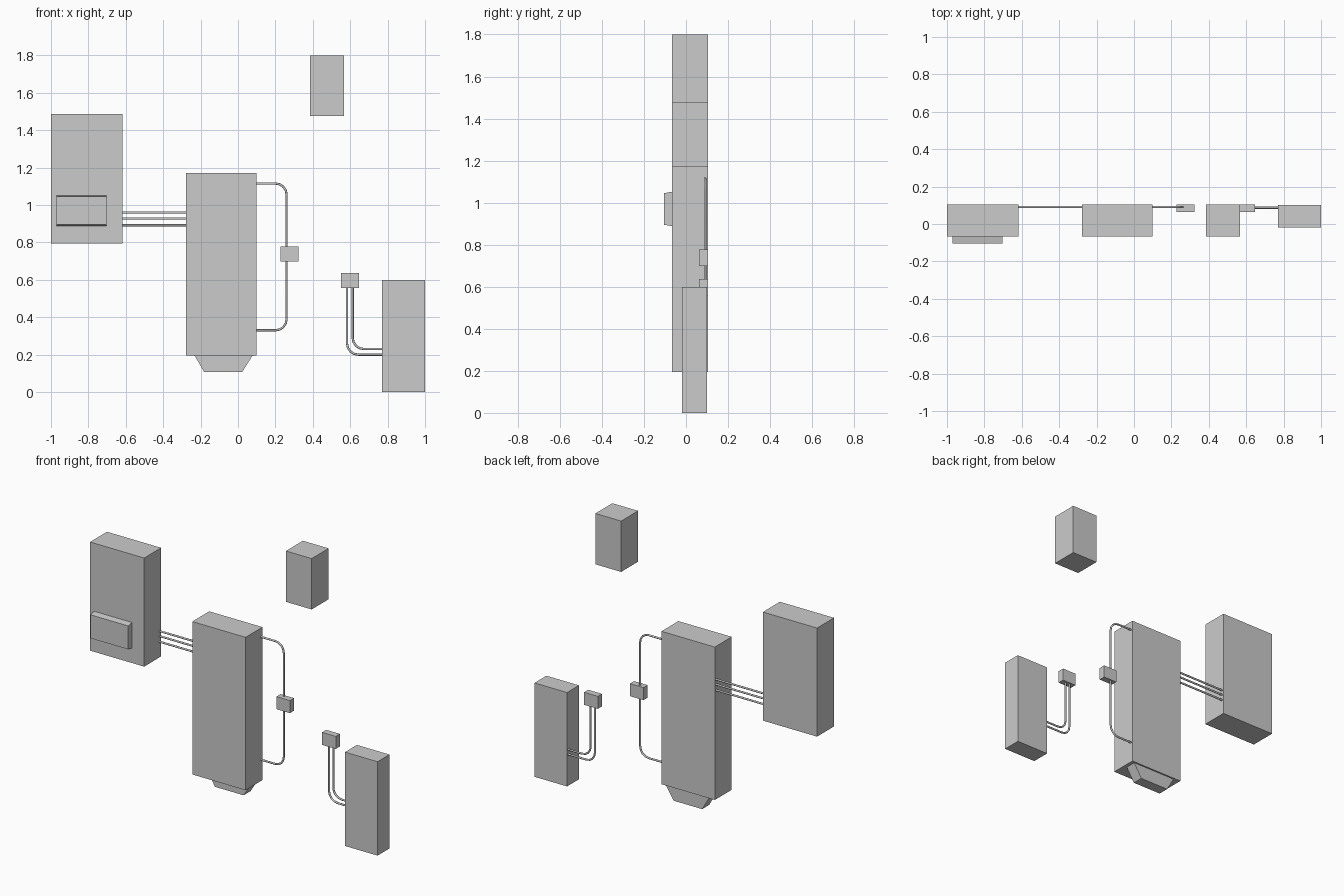
import bpy
import math
from mathutils import Vector

if "Cube" in bpy.data.objects:
    bpy.data.objects.remove(bpy.data.objects["Cube"])


def add_mesh(name, verts, faces):
    mesh = bpy.data.meshes.new(name)
    mesh.from_pydata(verts, [], faces)
    obj = bpy.data.objects.new(name, mesh)
    bpy.context.collection.objects.link(obj)
    return obj


def frustum(name, ring_a, ring_b):
    """Six-sided solid between two matching quads."""
    faces = [(3, 2, 1, 0), (4, 5, 6, 7)]
    faces += [(i, (i + 1) % 4, (i + 1) % 4 + 4, i + 4) for i in range(4)]
    return add_mesh(name, ring_a + ring_b, faces)


def box(name, x, y, z):
    def ring(h):
        return [(x[0], y[0], h), (x[1], y[0], h), (x[1], y[1], h), (x[0], y[1], h)]
    return frustum(name, ring(z[0]), ring(z[1]))


def pipe(name, points, y, bend=0.06, radius=0.006, steps=4):
    """Tube along an x/z path with rounded right-angle bends."""
    pts = [Vector((px, y, pz)) for px, pz in points]
    path = [pts[0]]
    for prev, corner, nxt in zip(pts, pts[1:], pts[2:]):
        a = (prev - corner).normalized() * bend
        b = (nxt - corner).normalized() * bend
        for i in range(steps + 1):
            t = math.pi / 2 * i / steps
            path.append(corner + a * (1 - math.sin(t)) + b * (1 - math.cos(t)))
    path.append(pts[-1])
    curve = bpy.data.curves.new(name, 'CURVE')
    curve.dimensions = '3D'
    curve.bevel_depth = radius
    curve.bevel_resolution = 2
    curve.use_fill_caps = True
    spline = curve.splines.new('POLY')
    spline.points.add(len(path) - 1)
    for p, co in zip(spline.points, path):
        p.co = (*co, 1)
    obj = bpy.data.objects.new(name, curve)
    bpy.context.collection.objects.link(obj)
    return obj


DEEP = (-0.066, 0.105)
SMALL = (0.063, 0.105)

# Wall boxes
box("left_cabinet", (-1.0, -0.617), DEEP, (0.793, 1.487))
box("main_unit", (-0.277, 0.10), DEEP, (0.195, 1.172))
box("upper_box", (0.385, 0.567), DEEP, (1.475, 1.80))
box("right_cabinet", (0.77, 1.0), (-0.019, 0.101), (0.0, 0.60))
box("loop_junction_box", (0.227, 0.323), SMALL, (0.698, 0.778))
box("lower_junction_box", (0.55, 0.647), SMALL, (0.556, 0.636))

# Raised front panel with slanted top and bottom
def panel_ring(y, z0, z1):
    return [(-0.97, y, z0), (-0.97, y, z1), (-0.703, y, z1), (-0.703, y, z0)]
frustum("front_panel", panel_ring(-0.105, 0.895, 1.045), panel_ring(-0.066, 0.888, 1.052))

# Tapered foot below the main unit
def foot_ring(y):
    return [(-0.181, y, 0.107), (-0.232, y, 0.195), (0.078, y, 0.195), (0.022, y, 0.107)]
frustum("tapered_foot", foot_ring(0.025), foot_ring(0.095))

# Straight pipes between left cabinet and main unit
for i, z in enumerate((0.96, 0.928, 0.892)):
    pipe(f"link_pipe_{i + 1}", [(-0.63, z), (-0.265, z)], 0.091)

# Loop pipe on the right of the main unit
pipe("loop_pipe", [(0.09, 1.115), (0.26, 1.115), (0.26, 0.33), (0.09, 0.33)], 0.091)

# Pair of bent pipes into the right cabinet
for name, x, z in (("outer_bent_pipe", 0.583, 0.20), ("inner_bent_pipe", 0.613, 0.23)):
    pipe(name, [(x, 0.57), (x, z), (0.78, z)], 0.087)

# Turn the curves into meshes, keep cap edges sharp, and fix normals
bpy.ops.object.select_all(action='DESELECT')
pipes = [o for o in bpy.data.objects if o.type == 'CURVE']
for o in pipes:
    o.select_set(True)
bpy.context.view_layer.objects.active = pipes[0]
bpy.ops.object.convert(target='MESH')
bpy.ops.object.shade_smooth_by_angle(angle=math.radians(50))
bpy.ops.object.select_all(action='SELECT')
bpy.ops.object.mode_set(mode='EDIT')
bpy.ops.mesh.select_all(action='SELECT')
bpy.ops.mesh.normals_make_consistent(inside=False)
bpy.ops.object.mode_set(mode='OBJECT')
